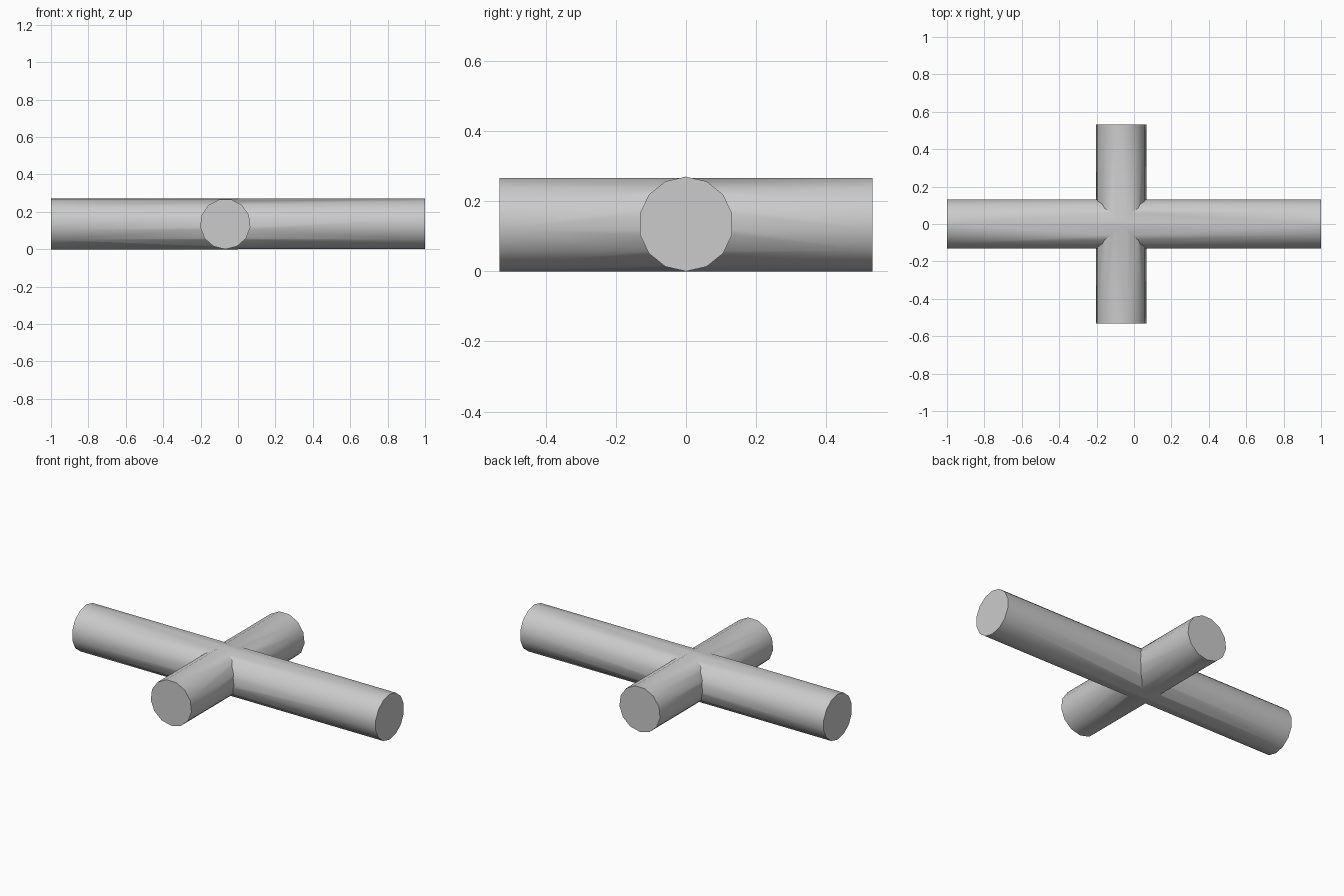
import bpy
import math
from mathutils import Matrix

if "Cube" in bpy.data.objects:
    bpy.data.objects.remove(bpy.data.objects["Cube"], do_unlink=True)

grey = bpy.data.materials.new("plain_grey")
grey.use_nodes = True
colour = (0.6, 0.6, 0.6, 1)
grey.diffuse_color = colour
grey.node_tree.nodes["Principled BSDF"].inputs["Base Color"].default_value = colour

RADIUS = 0.135


def pipe(name, sides, length, centre_x, turn):
    """Capped round bar lying along y, turned about z, with a vertex line at the bottom."""
    bpy.ops.mesh.primitive_cylinder_add(vertices=sides, radius=RADIUS, depth=length)
    bar = bpy.context.object
    bar.name = name
    bar.data.transform(
        Matrix.Translation((centre_x, 0, RADIUS))
        @ Matrix.Rotation(turn, 4, "Z")
        @ Matrix.Rotation(math.radians(-90), 4, "X"))
    bar.data.materials.append(grey)
    return bar


# Short cross bar, used to extend the long bar into a cross
cross_bar = pipe("cross_bar", 13, 1.065, -0.068, 0)
cross_bar.hide_render = True

# Long bar, joined with the cross bar into one solid
long_bar = pipe("pipe_cross", 14, 2.0, 0, math.radians(90))
union = long_bar.modifiers.new("join", "BOOLEAN")
union.operation = "UNION"
union.solver = "EXACT"
union.object = cross_bar
bpy.ops.object.modifier_apply(modifier=union.name)
bpy.data.objects.remove(cross_bar, do_unlink=True)

# Round sides smooth, end caps and junction creases sharp
bpy.ops.object.select_all(action="DESELECT")
long_bar.select_set(True)
bpy.context.view_layer.objects.active = long_bar
bpy.ops.object.shade_smooth_by_angle(angle=math.radians(35))
